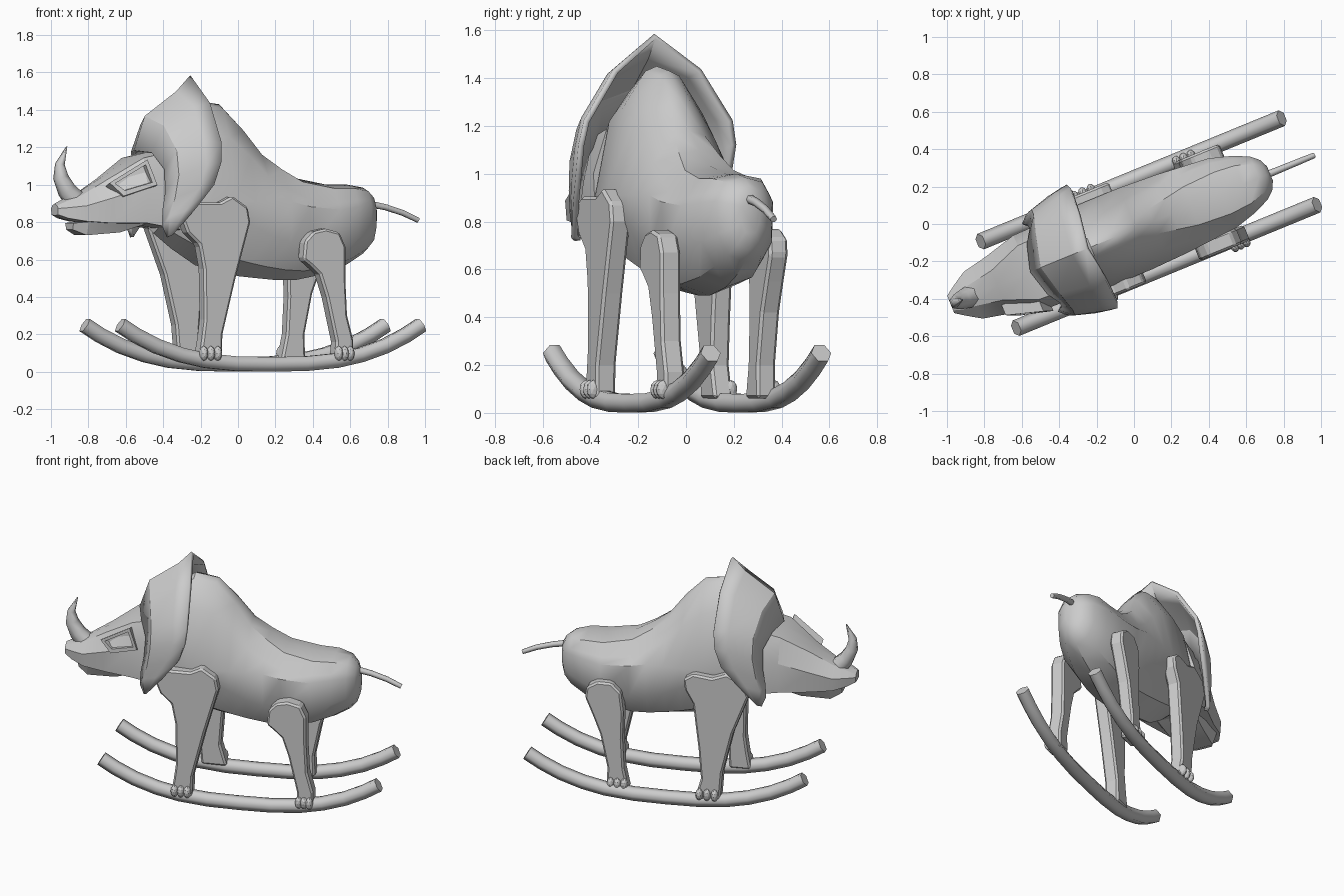
import bpy, bmesh, math
from mathutils import Matrix

if "Cube" in bpy.data.objects:
    bpy.data.objects.remove(bpy.data.objects["Cube"])

# Local frame: +x runs nose to tail, y is sideways; PLACE turns it into the scene
PLACE = Matrix.Translation((0.010, -0.024, 0)) @ Matrix.Rotation(math.radians(22.3), 4, 'Z')


def finish(name, bm, angle=None):
    bmesh.ops.recalc_face_normals(bm, faces=bm.faces)
    me = bpy.data.meshes.new(name)
    bm.to_mesh(me)
    bm.free()
    ob = bpy.data.objects.new(name, me)
    bpy.context.collection.objects.link(ob)
    ob.matrix_world = PLACE
    if angle:
        bpy.ops.object.select_all(action='DESELECT')
        ob.select_set(True)
        bpy.context.view_layer.objects.active = ob
        bpy.ops.object.shade_smooth_by_angle(angle=math.radians(angle))
    return ob


def mirrored(half):
    """Half outline (x, y, z) -> full outline, mirrored in y."""
    return half + [(x, -y, z) for x, y, z in reversed(half) if y > 1e-6]


def loft(name, rings, closed=True, angle=None):
    bm = bmesh.new()
    rows = [[bm.verts.new(p) for p in r] for r in rings]
    n = len(rows[0])
    for a, b in zip(rows, rows[1:]):
        for i in range(n if closed else n - 1):
            j = (i + 1) % n
            bm.faces.new((a[i], a[j], b[j], b[i]))
    if closed:
        bm.faces.new(rows[0])
        bm.faces.new(rows[-1])
    return finish(name, bm, angle)


def bar(name, pts, radii):
    cu = bpy.data.curves.new(name, 'CURVE')
    cu.dimensions = '3D'
    cu.bevel_depth = 1
    cu.bevel_resolution = 1
    cu.use_fill_caps = True
    sp = cu.splines.new('POLY')
    sp.points.add(len(pts) - 1)
    for p, co, r in zip(sp.points, pts, radii):
        p.co = (*co, 1)
        p.radius = r
    ob = bpy.data.objects.new(name, cu)
    bpy.context.collection.objects.link(ob)
    ob.matrix_world = PLACE


def plank(name, outline, y0, y1):
    bm = bmesh.new()
    a = [bm.verts.new((x, y0, z)) for x, z in outline]
    b = [bm.verts.new((x, y1, z)) for x, z in outline]
    bm.faces.new(a)
    bm.faces.new(b)
    for i in range(len(a)):
        j = (i + 1) % len(a)
        bm.faces.new((a[i], a[j], b[j], b[i]))
    ob = finish(name, bm)
    m = ob.modifiers.new("edge", 'BEVEL')
    m.width, m.segments = 0.012, 1


# Body: x, top z, bottom z, half width, width of the back near the ridge
body = [(-.50, 1.22, .74, .18, .10), (-.40, 1.36, .66, .22, .07), (-.26, 1.45, .57, .235, .05),
        (-.12, 1.43, .53, .235, .045), (0, 1.31, .51, .235, .05), (.10, 1.18, .50, .23, .07),
        (.21, 1.10, .49, .225, .09), (.32, 1.035, .49, .215, .11), (.50, 1.0, .525, .20, .12),
        (.62, 1.0, .575, .165, .11), (.71, .985, .63, .125, .08), (.755, .95, .68, .085, .05),
        (.775, .91, .74, .04, .025)]
rings = []
for x, t, b, w, r in body:
    s = t - b
    rings.append(mirrored([(x, 0, t), (x, r, t - .02), (x, (r + w) * .54, t - s * .20),
                           (x, w, min(.91, b + s * .72)), (x, w * .97, b + s * .33),
                           (x, w * .6, b + s * .09), (x, 0, b)]))
loft("body", rings, angle=35)

# Head: x, half width, top z, bottom z, half width of the top
head = [(-1.07, .05, .90, .84, .035), (-1.02, .085, .925, .82, .05), (-.94, .135, .955, .805, .06),
        (-.80, .165, 1.04, .795, .085), (-.62, .215, 1.155, .795, .155), (-.42, .22, 1.2, .76, .16)]
loft("head", [mirrored([(x, 0, t), (x, r, t - .012), (x, w, b + (t - b) * .55),
                        (x, w * .95, b), (x, 0, b - .005)]) for x, w, t, b, r in head], angle=25)

# Lower jaw
jaw = [(-.985, .06, .795, .76), (-.92, .115, .802, .73), (-.74, .15, .82, .745), (-.50, .18, .87, .82)]
loft("lower_jaw", [mirrored([(x, 0, t), (x, w, t), (x, w * .75, b), (x, 0, b)])
                   for x, w, t, b in jaw], angle=25)

# Nose horn
bar("nose_horn", [(-.945, 0, .91), (-1.0, 0, .97), (-1.035, 0, 1.04), (-1.04, 0, 1.11), (-1.0, 0, 1.205)],
    [.062, .052, .042, .026, .003])

# Brow frame with a sunken eye, only on the one side
bm = bmesh.new()
corners = [(-.82, .165, 1.01), (-.625, .222, 1.135), (-.575, .24, 1.0), (-.75, .195, .94)]
inner = [bm.verts.new((x, -y + .09, z - .03)) for x, y, z in corners]
outer = [bm.verts.new((x, -y, z)) for x, y, z in corners]
front = bm.faces.new(outer)
bm.faces.new(inner)
for i in range(4):
    j = (i + 1) % 4
    bm.faces.new((outer[i], outer[j], inner[j], inner[i]))
bmesh.ops.recalc_face_normals(bm, faces=bm.faces)
bmesh.ops.inset_region(bm, faces=[front], thickness=.03)
hole = bmesh.ops.extrude_discrete_faces(bm, faces=[front])['faces'][0]
bmesh.ops.translate(bm, verts=hole.verts, vec=(0, .04, 0))
finish("eye_frame", bm)

# Neck frill: front edge round the head, domed middle, crest, rear rim
edge = [(-.60, 0, 1.18), (-.56, .14, 1.17), (-.515, .21, 1.08), (-.52, .235, .96),
        (-.54, .24, .86), (-.545, .245, .78), (-.52, .25, .72)]
dome = [(-.54, 0, 1.36), (-.50, .16, 1.31), (-.47, .265, 1.18), (-.47, .295, 1.05),
        (-.49, .29, .93), (-.515, .275, .83), (-.515, .26, .725)]
crest = [(-.36, 0, 1.49), (-.34, .18, 1.41), (-.33, .30, 1.23), (-.33, .33, 1.10),
         (-.37, .325, .98), (-.44, .30, .86), (-.505, .27, .73)]
rim = [(-.28, 0, 1.575), (-.25, .19, 1.43), (-.24, .325, 1.22), (-.25, .345, 1.12),
       (-.29, .34, 1.0), (-.38, .315, .88), (-.50, .275, .735)]
# Unfold each row from one lower tip over the top to the other
rows = [[(x, -y, z) for x, y, z in reversed(r)] + r[1:] for r in (edge, dome, crest, rim)]
frill = loft("neck_frill", rows, closed=False, angle=30)
m = frill.modifiers.new("thickness", 'SOLIDIFY')
m.thickness, m.offset = .025, 0

# Tail
bar("tail", [(.75, 0, .897), (.84, 0, .88), (.94, 0, .85), (1.03, 0, .81)], [.02, .018, .017, .015])

# Legs: inner and outer y, then outline; the two sides stand in different strides
legs = {
    "front_leg_right": (-.20, -.29, [(-.45, .82), (-.43, .88), (-.39, .905), (-.23, .905), (-.16, .94),
                                     (-.07, .88), (-.055, .80), (-.14, .50), (-.215, .20), (-.22, .06),
                                     (-.355, .06), (-.335, .17), (-.32, .28), (-.325, .55), (-.35, .68),
                                     (-.42, .745)]),
    "rear_leg_right": (-.20, -.29, [(.25, .60), (.26, .70), (.31, .75), (.38, .765), (.46, .745), (.495, .67),
                                    (.495, .50), (.505, .30), (.54, .17), (.54, .06), (.43, .06),
                                    (.44, .16), (.385, .40), (.345, .52), (.29, .57)]),
    "front_leg_left": (.20, .285, [(-.45, .78), (-.42, .87), (-.31, .92), (-.22, .885), (-.10, .90),
                                   (-.04, .86), (-.05, .79), (-.10, .70), (-.135, .40), (-.15, .20),
                                   (-.11, .06), (-.27, .06), (-.285, .25), (-.35, .52)]),
    "rear_leg_left": (.165, .25, [(.585, .66), (.575, .73), (.51, .77), (.42, .77), (.36, .71), (.345, .58),
                                  (.35, .40), (.34, .20), (.31, .06), (.45, .06), (.445, .20),
                                  (.49, .42), (.54, .55)]),
}
for name, (y0, y1, outline) in legs.items():
    plank(name, outline, y0, y1)
    # Three toes on the outer face of the foot
    foot = [x for x, z in outline if z < .1]
    for k in range(3):
        x = min(foot) + (max(foot) - min(foot)) * (.2 + .3 * k)
        bm = bmesh.new()
        bmesh.ops.create_icosphere(bm, subdivisions=2, radius=1)
        bmesh.ops.scale(bm, verts=bm.verts, vec=(.023, .03, .04))
        bmesh.ops.translate(bm, verts=bm.verts, vec=(x, y1, .098))
        finish("toe_" + name, bm)

# Rockers
half = [(0, .04), (.2, .043), (.38, .06), (.52, .09), (.66, .137), (.78, .195), (.87, .25)]
for side, tag in ((-1, "right"), (1, "left")):
    path = [(-s, z) for s, z in reversed(half[1:])] + half
    bar("rocker_" + tag, [(.075 + s, side * .25, z) for s, z in path], [.045] * len(path))
